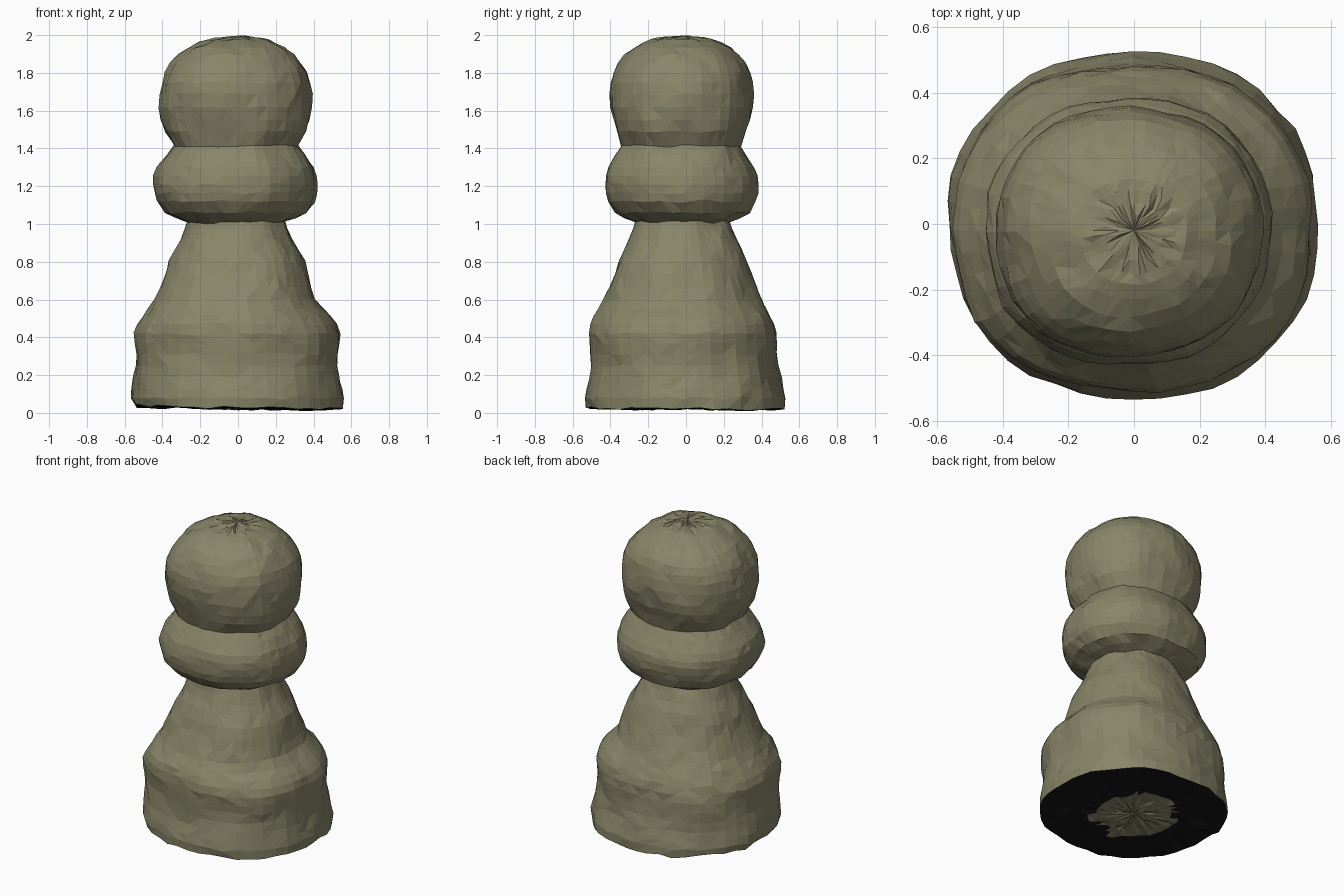
import bpy
import bmesh
import math
import random
from mathutils import Vector, noise

random.seed(4)
SEGMENTS = 44

cube = bpy.data.objects.get("Cube")
if cube:
    bpy.data.objects.remove(cube, do_unlink=True)


def make_material(name, rgb):
    mat = bpy.data.materials.new(name)
    mat.use_nodes = True
    color = (*rgb, 1.0)
    mat.diffuse_color = color
    shader = mat.node_tree.nodes["Principled BSDF"]
    shader.inputs["Base Color"].default_value = color
    shader.inputs["Roughness"].default_value = 0.9
    return mat


olive = make_material("weathered olive", (0.25, 0.235, 0.14))
black = make_material("dark underside", (0.008, 0.008, 0.008))


def smooth_sections(sections, step=0.06):
    """Fill in extra rings between the given cross-sections with a spline."""
    pts = [sections[0]] + list(sections) + [sections[-1]]
    rings = []
    for a, b, c, d in zip(pts, pts[1:], pts[2:], pts[3:]):
        length = math.hypot(c[0] - b[0], c[2] - b[2])
        count = max(1, round(length / step))
        for i in range(count):
            t = i / count
            rings.append([
                q + t * ((r - p) + t * ((2 * p - 5 * q + 4 * r - s) + t * (3 * (q - r) + s - p))) / 2
                for p, q, r, s in zip(a, b, c, d)])
    rings.append(list(sections[-1]))
    return rings


def ring_points(section, shift, roughness):
    """Rounded-square ring from height, left/right and front/back limits."""
    z, x_min, x_max, y_min, y_max = section
    cx, cy = (x_min + x_max) / 2, (y_min + y_max) / 2
    rx, ry = (x_max - x_min) / 2, (y_max - y_min) / 2
    points = []
    for i in range(SEGMENTS):
        angle = math.tau * (i + shift) / SEGMENTS
        c, s = math.cos(angle), math.sin(angle)
        power = 2.25
        k = (abs(c) ** power + abs(s) ** power) ** (-1 / power)
        co = Vector((cx + rx * k * c, cy + ry * k * s, z))
        bump = noise.noise(co * 5) * 0.016 + noise.noise(co * 13) * 0.009
        grow = 1 + roughness * bump / max(rx, 0.15)
        co.x = cx + (co.x - cx) * grow
        co.y = cy + (co.y - cy) * grow
        co.z += roughness * noise.noise(co * 11) * 0.014
        points.append(co)
    return points


def add_loft(bm, rings, material_index=0):
    """Join neighbouring rings with alternating triangles."""
    for low, high in zip(rings, rings[1:]):
        for i in range(SEGMENTS):
            j = (i + 1) % SEGMENTS
            a, b, c, d = low[i], low[j], high[j], high[i]
            tris = ((a, b, c), (a, c, d)) if random.random() < 0.5 else ((a, b, d), (b, c, d))
            for tri in tris:
                bm.faces.new(tri).material_index = material_index


def add_cap(bm, ring, center, fractions, wobble, flip):
    """Close a ring with shrinking rough rings and a centre point."""
    rings = [ring]
    for f in fractions:
        new_ring = []
        for vert in ring:
            co = center.lerp(vert.co, f)
            co.z = center.z + (vert.co.z - center.z) * f + random.uniform(-wobble, wobble)
            new_ring.append(bm.verts.new(co))
        rings.append(new_ring)
    before = set(bm.faces)
    add_loft(bm, rings)
    middle = bm.verts.new(center)
    for i in range(SEGMENTS):
        bm.faces.new((rings[-1][i], rings[-1][(i + 1) % SEGMENTS], middle))
    new_faces = [f for f in bm.faces if f not in before]
    if flip:
        bmesh.ops.reverse_faces(bm, faces=new_faces)
    return new_faces


def build_part(name, sections, top=None, bottom=None):
    bm = bmesh.new()
    rings = []
    for section in smooth_sections(sections):
        rings.append([bm.verts.new(p) for p in ring_points(section, 0, 1)])
    add_loft(bm, rings)
    if top:
        add_cap(bm, rings[-1], Vector(top), (0.8, 0.55, 0.28), 0.006, False)
    if bottom:
        # Ragged, slightly tilted foot edge
        for vert in rings[0]:
            vert.co.z += max(0, -vert.co.x) * 0.04 + random.uniform(-0.008, 0.008)
        faces = add_cap(bm, rings[0], Vector(bottom), (0.88, 0.74, 0.6, 0.5, 0.4, 0.28, 0.14), 0.007, True)
        # Dark outer band around an irregular olive patch
        for face in faces:
            mid = face.calc_center_median()
            limit = 0.26 + 0.09 * noise.noise(mid * 7)
            face.material_index = 1 if mid.xy.length > limit else 0
    bm.normal_update()
    mesh = bpy.data.meshes.new(name)
    bm.to_mesh(mesh)
    bm.free()
    mesh.materials.append(olive)
    mesh.materials.append(black)
    obj = bpy.data.objects.new(name, mesh)
    bpy.context.collection.objects.link(obj)
    return obj


# Each section: height, left, right, front, back
neck = (1.01, -0.28, 0.25, -0.27, 0.23)
crease = (1.415, -0.34, 0.32, -0.34, 0.30)

# Flared foot and tapering body
build_part("body", [
    (0.02, -0.55, 0.555, -0.525, 0.52),
    (0.08, -0.565, 0.56, -0.53, 0.52),
    (0.25, -0.54, 0.53, -0.50, 0.485),
    (0.42, -0.545, 0.54, -0.51, 0.48),
    (0.51, -0.50, 0.49, -0.49, 0.45),
    (0.60, -0.445, 0.41, -0.435, 0.40),
    (0.80, -0.365, 0.35, -0.36, 0.325),
    (0.92, -0.31, 0.28, -0.305, 0.27),
    neck], bottom=(0, 0, 0.02))

# Rounded collar
build_part("collar", [
    neck,
    (1.06, -0.385, 0.36, -0.37, 0.34),
    (1.12, -0.43, 0.405, -0.415, 0.37),
    (1.21, -0.45, 0.415, -0.43, 0.385),
    (1.30, -0.425, 0.395, -0.41, 0.36),
    crease])

# Ball head with a flattened, chipped crown
build_part("head", [
    crease,
    (1.49, -0.385, 0.365, -0.37, 0.325),
    (1.62, -0.42, 0.39, -0.395, 0.35),
    (1.75, -0.405, 0.38, -0.395, 0.345),
    (1.85, -0.355, 0.33, -0.36, 0.315),
    (1.93, -0.265, 0.25, -0.28, 0.24),
    (1.975, -0.16, 0.16, -0.18, 0.14)], top=(0, -0.02, 1.997))
